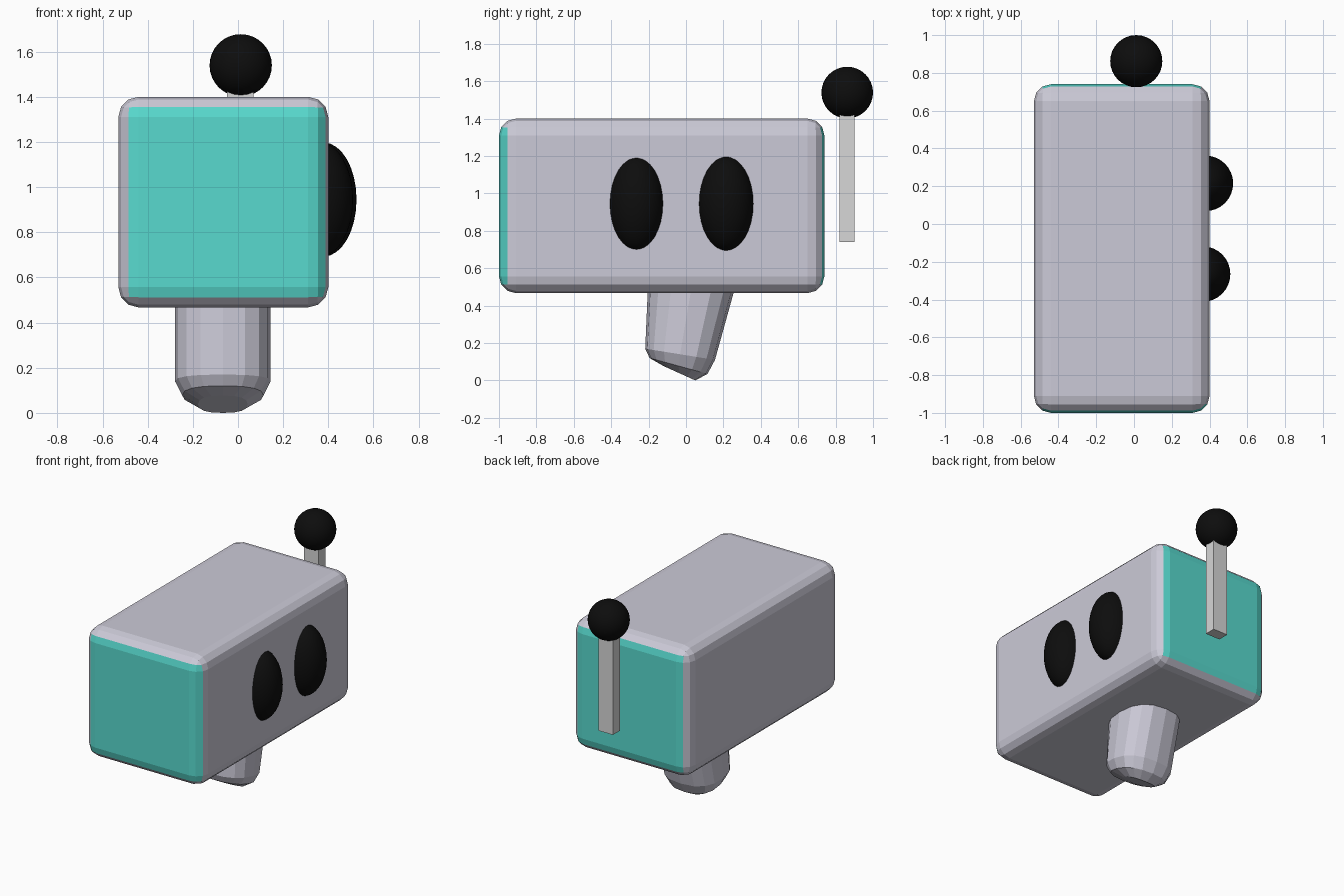
import bpy, bmesh, math
from mathutils import Vector

if "Cube" in bpy.data.objects:
    bpy.data.objects.remove(bpy.data.objects["Cube"])


def material(name, rgb):
    m = bpy.data.materials.new(name)
    m.diffuse_color = (*rgb, 1)
    m.use_nodes = True
    m.node_tree.nodes["Principled BSDF"].inputs["Base Color"].default_value = m.diffuse_color
    return m


GREY = material("pale lilac grey", (0.60, 0.59, 0.68))
TEAL = material("teal", (0.098, 0.70, 0.62))
BLACK = material("black", (0.004, 0.004, 0.004))
STEEL = material("light grey", (0.68, 0.68, 0.68))


def finish(name, bm, *mats, smooth=False):
    bmesh.ops.recalc_face_normals(bm, faces=bm.faces[:])
    for f in bm.faces:
        f.smooth = smooth
    me = bpy.data.meshes.new(name)
    bm.to_mesh(me)
    bm.free()
    for m in mats:
        me.materials.append(m)
    ob = bpy.data.objects.new(name, me)
    bpy.context.collection.objects.link(ob)
    return ob


def box(lo, hi):
    bm = bmesh.new()
    bmesh.ops.create_cube(bm, size=1)
    for v in bm.verts:
        v.co = Vector([a + (b - a) * (c + 0.5) for a, b, c in zip(lo, hi, v.co)])
    return bm


def ball(name, centre, radii):
    bm = bmesh.new()
    bmesh.ops.create_uvsphere(bm, u_segments=32, v_segments=16, radius=1)
    bmesh.ops.scale(bm, vec=radii, verts=bm.verts[:])
    bmesh.ops.translate(bm, vec=centre, verts=bm.verts[:])
    return finish(name, bm, BLACK, smooth=True)


# Rounded box body, teal on the two ends
bm = box((-0.53, -1.0, 0.467), (0.40, 0.74, 1.40))
bmesh.ops.bevel(bm, geom=bm.edges[:], offset=0.09, segments=3, profile=0.5,
                affect='EDGES')
bm.normal_update()
for f in bm.faces:
    n = f.normal
    wraps_corner = n.y < -0.6 and n.x > 0.3 and abs(n.z) < 0.3
    f.material_index = 1 if abs(n.y) > 0.9 or wraps_corner else 0
finish("body", bm, GREY, TEAL)

# Eyes on the right side
ball("front_eye", (0.363, -0.265, 0.945), (0.147, 0.147, 0.253))
ball("back_eye", (0.378, 0.215, 0.945), (0.147, 0.147, 0.253))

# Lever standing behind the body, with a ball knob
finish("lever_rod", box((-0.048, 0.82, 0.74), (0.068, 0.90, 1.45)), STEEL)
ball("lever_knob", (0.012, 0.862, 1.539), (0.138, 0.138, 0.138))

# Leaning foot: rings given by their front and back points (y, z) and half width
RINGS = [((-0.20, 0.60), (0.285, 0.60), 0.212),
         ((-0.205, 0.47), (0.255, 0.47), 0.212),
         ((-0.218, 0.17), (0.155, 0.11), 0.212),
         ((-0.195, 0.12), (0.115, 0.035), 0.18),
         ((-0.12, 0.077), (0.05, 0.0), 0.11)]
SIDES = 16


def rounded(t):
    return math.copysign(abs(t) ** 0.8, t)


bm = bmesh.new()
loops = []
for (y0, z0), (y1, z1), half in RINGS:
    loop = []
    for i in range(SIDES):
        a = 2 * math.pi * i / SIDES
        t = 0.5 + 0.5 * rounded(math.sin(a))
        loop.append(bm.verts.new((-0.067 + half * rounded(math.cos(a)),
                                  y0 + (y1 - y0) * t, z0 + (z1 - z0) * t)))
    loops.append(loop)
for lo, hi in zip(loops, loops[1:]):
    for i in range(SIDES):
        j = (i + 1) % SIDES
        bm.faces.new((lo[i], lo[j], hi[j], hi[i]))
bm.faces.new(loops[0])
bm.faces.new(loops[-1])
finish("foot", bm, GREY)
